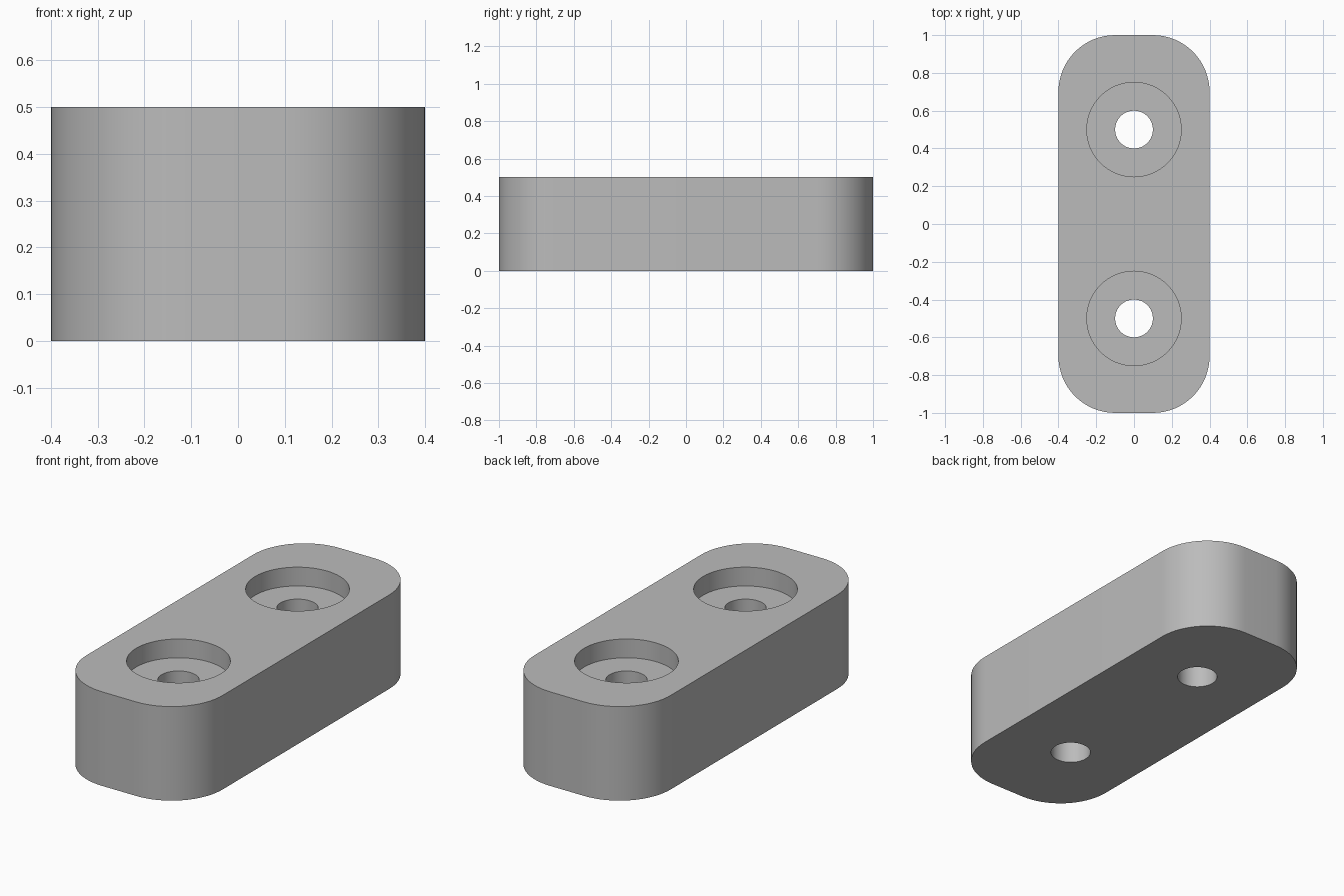
import bpy
import bmesh
import math
from mathutils import Matrix

old = bpy.data.objects.get("Cube")
if old:
    bpy.data.objects.remove(old, do_unlink=True)

WIDTH, LENGTH, HEIGHT = 0.8, 2.0, 0.5
CORNER = 0.3
HOLE_Y = 0.5
HOLE_R, RECESS_R, RECESS_DEPTH = 0.1, 0.25, 0.1

grey = bpy.data.materials.new("mid grey")
grey.use_nodes = True
colour = (0.5, 0.5, 0.5, 1)
grey.diffuse_color = colour
grey.node_tree.nodes["Principled BSDF"].inputs["Base Color"].default_value = colour


def add_object(name, bm):
    mesh = bpy.data.meshes.new(name)
    bmesh.ops.recalc_face_normals(bm, faces=bm.faces)
    bm.to_mesh(mesh)
    bm.free()
    mesh.materials.append(grey)
    obj = bpy.data.objects.new(name, mesh)
    bpy.context.collection.objects.link(obj)
    return obj


def rounded_block(name, steps=16):
    bm = bmesh.new()
    verts = []
    for quarter, (sx, sy) in enumerate([(1, 1), (-1, 1), (-1, -1), (1, -1)]):
        cx, cy = sx * (WIDTH / 2 - CORNER), sy * (LENGTH / 2 - CORNER)
        for i in range(steps + 1):
            a = (quarter + i / steps) * math.pi / 2
            verts.append(bm.verts.new((cx + CORNER * math.cos(a), cy + CORNER * math.sin(a), 0)))
    base = bm.faces.new(verts)
    top = bmesh.ops.extrude_face_region(bm, geom=[base])["geom"]
    bmesh.ops.translate(bm, vec=(0, 0, HEIGHT),
                        verts=[v for v in top if isinstance(v, bmesh.types.BMVert)])
    return add_object(name, bm)


def hole_cutters(name, radius, z_low, z_high):
    bm = bmesh.new()
    for y in (-HOLE_Y, HOLE_Y):
        bmesh.ops.create_cone(bm, cap_ends=True, segments=64, radius1=radius, radius2=radius,
                              depth=z_high - z_low,
                              matrix=Matrix.Translation((0, y, (z_low + z_high) / 2)))
    cutter = add_object(name, bm)
    cutter.hide_render = True
    return cutter


# Block with rounded corners
block = rounded_block("spacer_block")

# Through holes, then the wider recesses on top
cutters = [hole_cutters("screw_hole_cutter", HOLE_R, -0.1, HEIGHT + 0.1),
           hole_cutters("recess_cutter", RECESS_R, HEIGHT - RECESS_DEPTH, HEIGHT + 0.1)]
for cutter in cutters:
    cut = block.modifiers.new(cutter.name, "BOOLEAN")
    cut.operation = "DIFFERENCE"
    cut.solver = "EXACT"
    cut.object = cutter

bpy.ops.object.select_all(action="DESELECT")
block.select_set(True)
bpy.context.view_layer.objects.active = block
for cutter in cutters:
    bpy.ops.object.modifier_apply(modifier=cutter.name)
    bpy.data.objects.remove(cutter, do_unlink=True)

# Smooth walls with crisp rims
bpy.ops.object.shade_smooth_by_angle(angle=math.radians(30))
